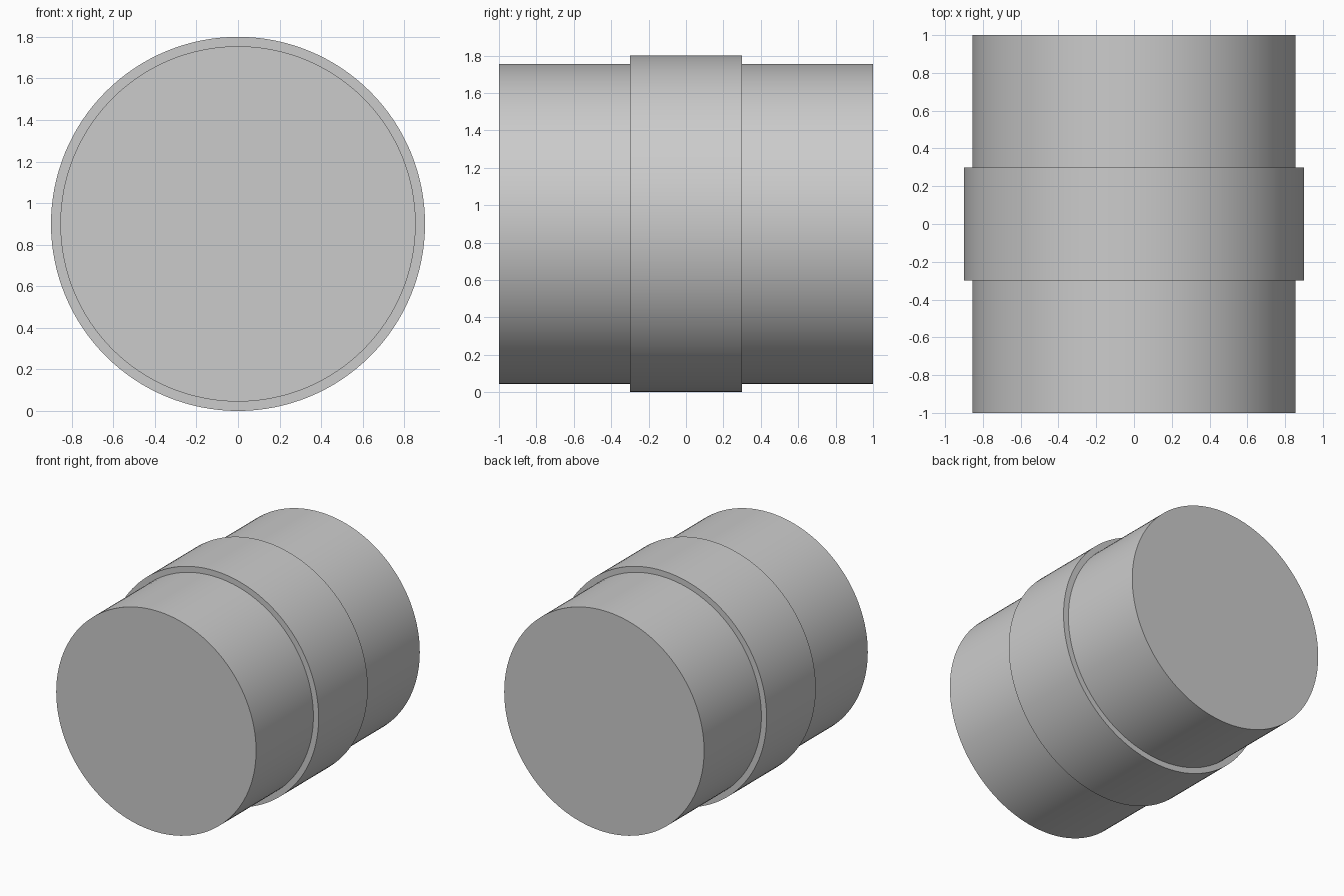
import bpy, bmesh, math
from mathutils import Matrix, Vector

cube = bpy.data.objects.get("Cube")
if cube:
    bpy.data.objects.remove(cube, do_unlink=True)

# Plain grey material
GREY = (0.6, 0.6, 0.6, 1.0)
mat = bpy.data.materials.new("plain_grey")
mat.use_nodes = True
mat.diffuse_color = GREY
mat.node_tree.nodes["Principled BSDF"].inputs["Base Color"].default_value = GREY

BODY_R, BAND_R = 0.855, 0.9
HALF_LENGTH, HALF_BAND = 1.0, 0.3
SIDES = 128

# Half outline of the stepped drum: radius, position along y
half = [(0, HALF_LENGTH), (BODY_R, HALF_LENGTH), (BODY_R, HALF_BAND), (BAND_R, HALF_BAND)]
outline = half + [(r, -y) for r, y in reversed(half)]

# Spin the outline around the y axis
bm = bmesh.new()
verts = [bm.verts.new((r, y, 0)) for r, y in outline]
edges = [bm.edges.new(pair) for pair in zip(verts, verts[1:])]
bmesh.ops.spin(bm, geom=verts + edges, cent=(0, 0, 0), axis=(0, 1, 0),
               angle=math.tau, steps=SIDES, use_duplicate=False)
bmesh.ops.remove_doubles(bm, verts=bm.verts, dist=0.0001)

# Merge each end fan into one flat cap
caps = [f for f in bm.faces if all(abs(abs(v.co.y) - HALF_LENGTH) < 0.001 for v in f.verts)]
bmesh.ops.dissolve_faces(bm, faces=caps, use_verts=True)
bmesh.ops.recalc_face_normals(bm, faces=bm.faces)
bmesh.ops.transform(bm, matrix=Matrix.Translation(Vector((0, 0, BAND_R))), verts=bm.verts)

mesh = bpy.data.meshes.new("banded_drum")
bm.to_mesh(mesh)
bm.free()
mesh.materials.append(mat)
drum = bpy.data.objects.new("banded_drum", mesh)
bpy.context.collection.objects.link(drum)

# Smooth sides with crisp rims
bpy.ops.object.select_all(action='DESELECT')
drum.select_set(True)
bpy.context.view_layer.objects.active = drum
bpy.ops.object.shade_smooth_by_angle(angle=math.radians(30))
